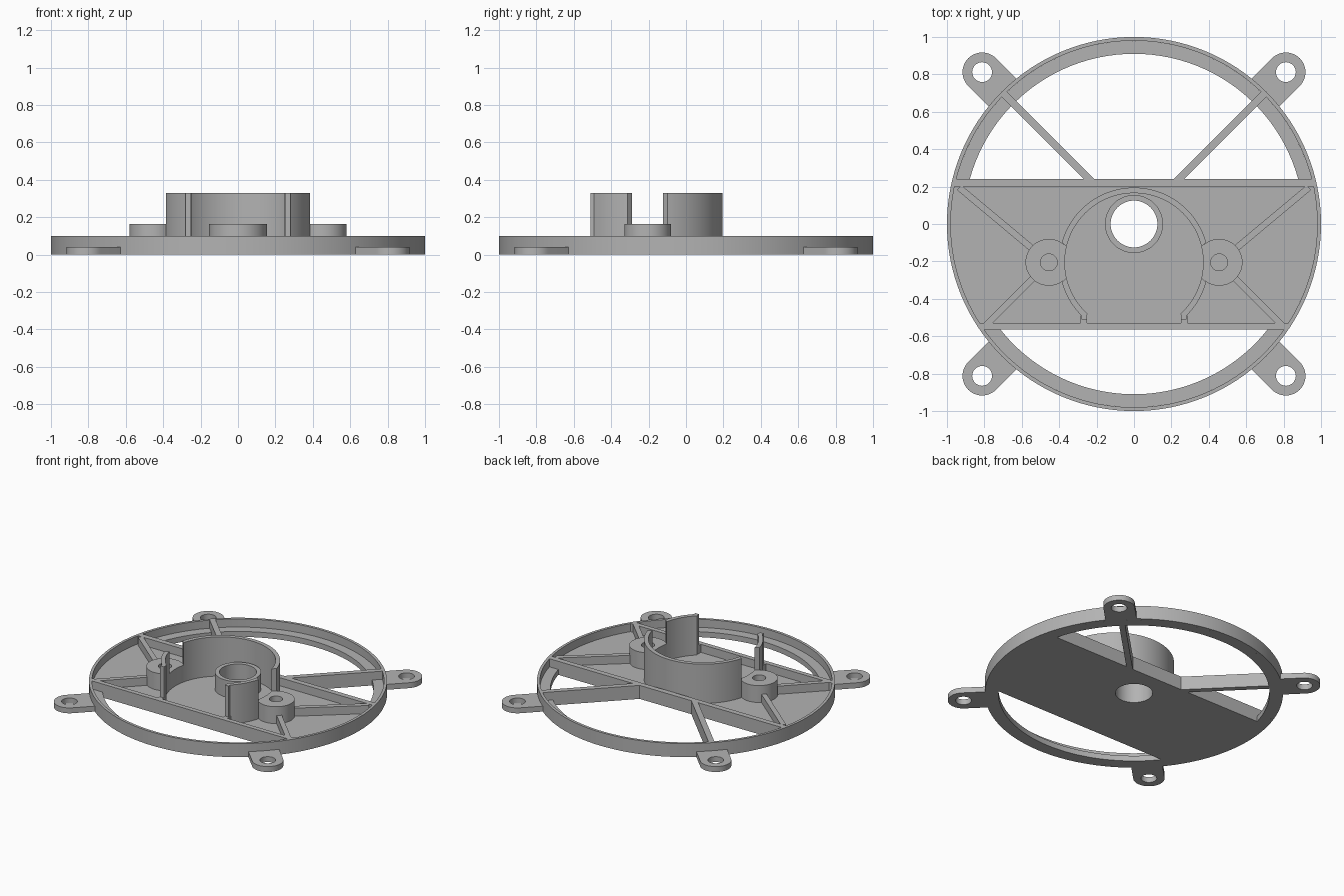
import bpy, bmesh
from math import sin, cos, asin, radians, degrees, hypot

cube = bpy.data.objects.get("Cube")
if cube:
    bpy.data.objects.remove(cube)

grey = bpy.data.materials.new("grey_plastic")
grey.use_nodes = True
colour = (0.45, 0.45, 0.45, 1)
grey.diffuse_color = colour
grey.node_tree.nodes["Principled BSDF"].inputs["Base Color"].default_value = colour

BASE, RIM, BOSS, TALL = 0.04, 0.10, 0.165, 0.33   # height levels
WALL = 0.98                                       # inner radius of the rim wall
BACK, FRONT = 0.24, -0.565                        # straight edges of the plate
HOUSING = (0, -0.205)
BOSS_X, BOSS_R = 0.455, 0.125


def arc(r, a0, a1, c=(0, 0), n=48):
    """Points along an arc, angles in degrees."""
    angles = [radians(a0 + (a1 - a0) * i / n) for i in range(n + 1)]
    return [(c[0] + r * cos(a), c[1] + r * sin(a)) for a in angles]


def circle(r, c=(0, 0), n=64):
    return arc(r, 0, 360, c, n)[:-1]


def band(y0, y1, r=WALL):
    """Part of a disc between two straight edges."""
    a0, a1 = degrees(asin(y0 / r)), degrees(asin(y1 / r))
    return arc(r, a0, a1) + arc(r, 180 - a1, 180 - a0)


def bar(p, q, w):
    """Straight strip of width w from p to q."""
    dx, dy = q[0] - p[0], q[1] - p[1]
    k = w / 2 / hypot(dx, dy)
    nx, ny = -dy * k, dx * k
    return [(p[0] + nx, p[1] + ny), (q[0] + nx, q[1] + ny),
            (q[0] - nx, q[1] - ny), (p[0] - nx, p[1] - ny)]


def rect(x0, x1, y0, y1):
    return [(x0, y0), (x1, y0), (x1, y1), (x0, y1)]


def prism(name, loops, z0, z1):
    """Extrude an outline, with optional hole loops, from z0 to z1."""
    bm = bmesh.new()
    for loop in loops:
        vs = [bm.verts.new((x, y, z0)) for x, y in loop]
        for a, b in zip(vs, vs[1:] + vs[:1]):
            bm.edges.new((a, b))
    bmesh.ops.triangle_fill(bm, edges=bm.edges[:], use_beauty=True)
    top = bmesh.ops.extrude_face_region(bm, geom=bm.faces[:], use_keep_orig=True)
    moved = [g for g in top["geom"] if isinstance(g, bmesh.types.BMVert)]
    bmesh.ops.translate(bm, verts=moved, vec=(0, 0, z1 - z0))
    bmesh.ops.recalc_face_normals(bm, faces=bm.faces[:])
    mesh = bpy.data.meshes.new(name)
    bm.to_mesh(mesh)
    bm.free()
    mesh.materials.append(grey)
    ob = bpy.data.objects.new(name, mesh)
    bpy.context.collection.objects.link(ob)
    bpy.ops.object.select_all(action="DESELECT")
    ob.select_set(True)
    bpy.context.view_layer.objects.active = ob
    bpy.ops.object.shade_smooth_by_angle(angle=radians(30))


def pair(name, loops, z0, z1, prefix=""):
    """A part on the left and its mirror image on the right."""
    for side, s in (("left", 1), ("right", -1)):
        flipped = [[(s * x, y) for x, y in loop] for loop in loops]
        prism(f"{prefix}{side}_{name}", flipped, z0, z1)


# Outer rim and the two flanges inside it
prism("rim_wall", [circle(1, n=128), circle(WALL, n=128)], 0, RIM)
for name, y, s in (("back_flange", BACK, 1), ("front_flange", -FRONT, -1)):
    a, b = degrees(asin(y / WALL)), degrees(asin(y / 0.91))
    outline = arc(WALL, a, 180 - a) + arc(0.91, 180 - b, b)
    prism(name, [[(x, s * v) for x, v in outline]], 0, BASE)

# Base plate with the shaft hole, edge ribs and shaft collar
prism("base_plate", [band(FRONT, BACK), circle(0.125)], 0, BASE)
prism("back_edge_rib", [band(0.20, BACK)], BASE, RIM)
prism("front_edge_rib", [band(FRONT, -0.53)], BASE, RIM)
prism("shaft_collar", [circle(0.155), circle(0.125)], BASE, BOSS)

# Round housing wall, interrupted at the screw bosses and open at the front
prism("housing_back_wall", [arc(0.4, 15.5, 164.5, HOUSING)
                            + arc(0.37, 167, 13, HOUSING)], BASE, TALL)
pair("housing_front_wall", [arc(0.4, -15.5, -48, HOUSING, 16)
                            + arc(0.37, -48, -13, HOUSING, 16)], BASE, TALL)
pair("housing_lip", [rect(0.25, 0.28, -0.51, -0.478)], BASE, TALL)
pair("lip_rib", [rect(0.25, 0.285, -0.535, -0.49)], BASE, RIM)

# Screw bosses, trimmed by the housing bore, with blind holes
boss = (BOSS_X, HOUSING[1])
pair("screw_boss", [arc(BOSS_R, -139, 139, boss)
                    + arc(0.37, 12.8, -12.8, HOUSING, 12),
                    circle(0.045, boss, 32)], BASE, BOSS)

# Stiffening ribs from the bosses to the plate corners
pair("back_rib", [bar((0.54, -0.135), (0.935, 0.195), 0.035)], BASE, RIM)
pair("front_rib", [bar((0.54, -0.29), (0.79, -0.54), 0.035)], BASE, RIM)

# Diagonal struts across the back opening
pair("strut", [bar((0.225, 0.225), (0.695, 0.695), 0.04)], 0, RIM)

# Four mounting tabs with screw holes
eye = (0.812, 0.812)
end = 0.985 / 2 ** 0.5
off = 0.105 / 2 ** 0.5
tab = arc(0.105, -45, 135, eye, 24) + [(end - off, end + off), (end + off, end - off)]
for prefix, s in (("back_", 1), ("front_", -1)):
    loops = [[(x, s * y) for x, y in loop] for loop in (tab, circle(0.053, eye, 32))]
    pair("mounting_tab", loops, 0, BASE, prefix)
